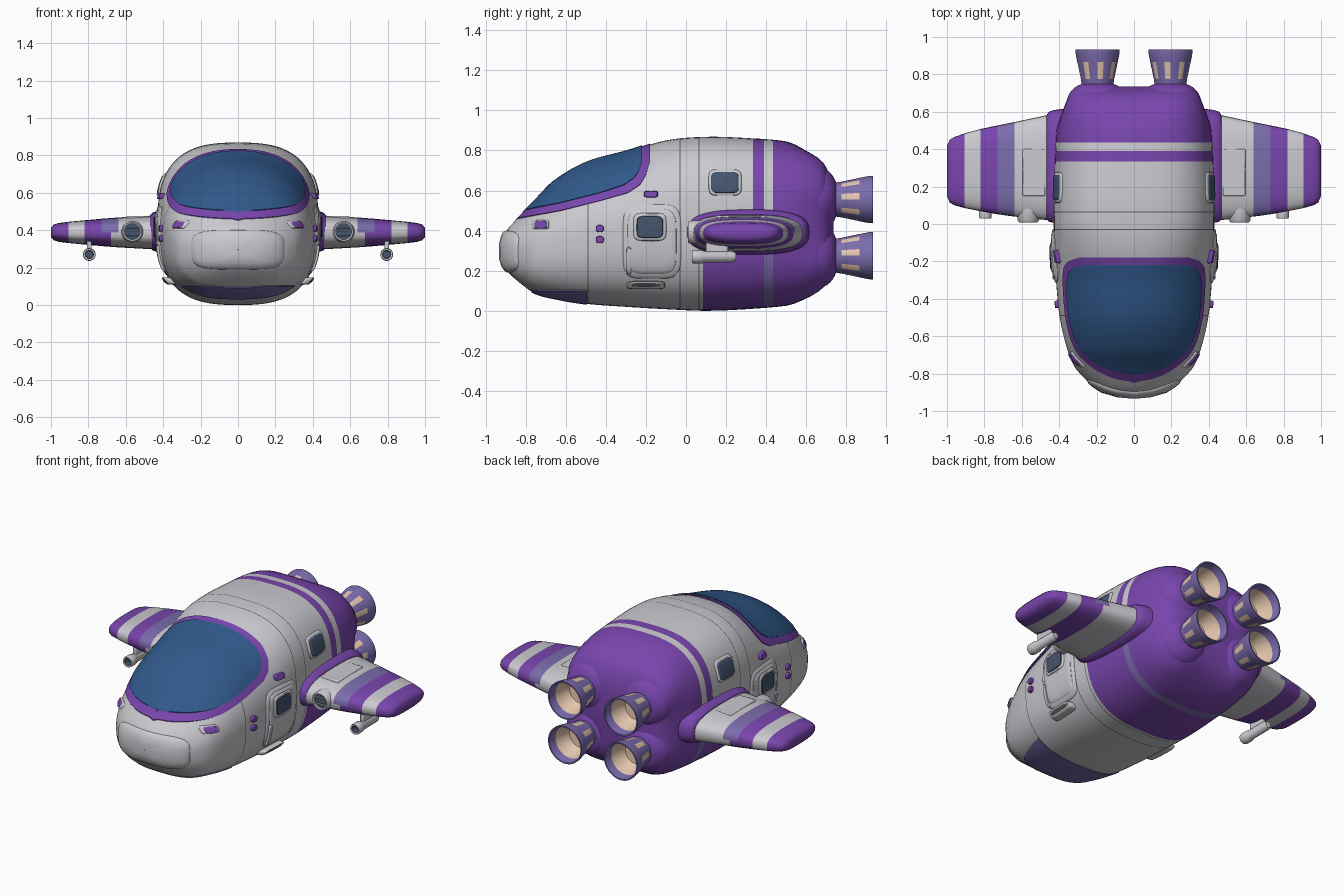
import bpy, bmesh, math

if "Cube" in bpy.data.objects:
    bpy.data.objects.remove(bpy.data.objects["Cube"])


def material(name, rgb):
    m = bpy.data.materials.new(name)
    m.diffuse_color = (*rgb, 1)
    m.use_nodes = True
    m.node_tree.nodes["Principled BSDF"].inputs["Base Color"].default_value = m.diffuse_color
    return m


GREY = material("light_grey", (0.59, 0.59, 0.63))
PURPLE = material("purple", (0.19, 0.06, 0.42))
LAVENDER = material("lavender", (0.20, 0.15, 0.42))
GLASS = material("blue_glass", (0.03, 0.10, 0.26))
DARK = material("dark_window", (0.06, 0.09, 0.15))
TAN = material("warm_tan", (0.80, 0.58, 0.43))
SEAM = material("seam_grey", (0.12, 0.12, 0.13))


def loft(name, rings, mats, rule=None, closed=True, caps=True, mirror=False):
    """Skin a list of equal-length rings; rule(face centre) picks the material."""
    bm = bmesh.new()
    rows = [[bm.verts.new(p) for p in r] for r in rings]
    n = len(rows[0])
    for a, b in zip(rows, rows[1:]):
        for i in range(n if closed else n - 1):
            j = (i + 1) % n
            bm.faces.new((a[i], a[j], b[j], b[i]))
    if caps:
        bm.faces.new(rows[0])
        bm.faces.new(rows[-1])
    bmesh.ops.remove_doubles(bm, verts=bm.verts, dist=1e-5)
    bmesh.ops.recalc_face_normals(bm, faces=bm.faces)
    if rule:
        for f in bm.faces:
            f.material_index = rule(f.calc_center_median())
    me = bpy.data.meshes.new(name)
    bm.to_mesh(me)
    bm.free()
    for m in mats:
        me.materials.append(m)
    ob = bpy.data.objects.new(name, me)
    bpy.context.collection.objects.link(ob)
    bpy.ops.object.select_all(action='DESELECT')
    ob.select_set(True)
    bpy.context.view_layer.objects.active = ob
    bpy.ops.object.shade_smooth_by_angle(angle=math.radians(40))
    if mirror:
        ob.modifiers.new("mirror", 'MIRROR')
    return ob


def power(v, e):
    return math.copysign(abs(v) ** e, v)


def lerp(table, v):
    for (a, p), (b, q) in zip(table, table[1:]):
        if v <= b:
            return p + (q - p) * max(0, (v - a) / (b - a))
    return table[-1][1]


# Hull stations: y, half width, bottom, top
ST = [(-.920, .05, .26, .335), (-.907, .13, .22, .38), (-.88, .19, .185, .42),
      (-.83, .26, .14, .47), (-.76, .32, .09, .54), (-.66, .36, .062, .64),
      (-.5, .397, .035, .733), (-.3, .417, .02, .79), (-.1, .427, .008, .85),
      (.1, .43, 0, .868), (.3, .425, .008, .862), (.5, .415, .025, .845),
      (.62, .40, .048, .81), (.685, .375, .09, .765), (.72, .325, .145, .69),
      (.735, .24, .23, .61)]


def hull(y):
    """Half width, centre height and half height, by smooth interpolation."""
    k = max(i for i in range(len(ST) - 1) if i == 0 or ST[i][0] <= y)
    a, b = ST[k], ST[k + 1]
    p, q = ST[max(k - 1, 0)], ST[min(k + 2, len(ST) - 1)]
    d = b[0] - a[0]
    t = min(max((y - a[0]) / d, 0), 1)
    v = []
    for c in (1, 2, 3):
        ma = (b[c] - p[c]) / (b[0] - p[0]) * d
        mb = (q[c] - a[c]) / (q[0] - a[0]) * d
        v.append((2*t**3 - 3*t*t + 1) * a[c] + (t**3 - 2*t*t + t) * ma
                 + (3*t*t - 2*t**3) * b[c] + (t**3 - t*t) * mb)
    return v[0], (v[1] + v[2]) / 2, (v[2] - v[1]) / 2


def roundness(y, upper):
    """Section exponent: rounder above the middle around the windshield."""
    return lerp([(-.45, 2.05), (-.22, 2.25), (0, 2.8)], y) if upper else 2.8


def hull_point(y, t, off=0):
    w, zc, h = hull(y)
    e = 2 / roundness(y, math.sin(t) > 0)
    dent = .13 * min(max((y - .52) / .2, 0), 1) * abs(math.cos(2 * t)) ** 4
    return ((w + off) * power(math.cos(t), e) * (1 - dent), y,
            zc + (h + off) * power(math.sin(t), e) * (1 - dent))


# Hull with painted tail, stripes and seams
seams = [-.49, -.03, .065]
ys = {s[0] for s in ST} | {-.9 + .04 * i for i in range(41)}
ys = {y for y in ys if y <= .735 and all(abs(y - s) > .008 for s in seams)}
ys |= {s + e for s in seams for e in (-.0025, .0025)} | {.085, .335, .39, .435}


def hull_paint(c):
    if any(abs(c.y - s) < .0025 for s in seams):
        return 3
    if c.z > .42:
        return 1 if .335 < c.y < .39 or c.y > .435 else 0
    if c.y < .085:
        return 0
    return 2 if .39 < c.y < .435 else 1


ANG = [2 * math.pi * i / 72 for i in range(72)]
loft("hull", [[hull_point(y, t) for t in ANG] for y in sorted(ys)],
     [GREY, PURPLE, LAVENDER, SEAM], hull_paint)


def hull_cover(name, edge, off, mat, side=1):
    """Plate hugging the hull above (side 1) or below (side -1) an edge line."""
    y0, y1 = edge[0][0], edge[-1][0]
    line = [(y0 + (y1 - y0) * i / 72, off) for i in range(73)]
    rows = []
    for y, o in [(y0, -.01)] + line + [(y1, -.01)]:
        w, zc, h = hull(y)
        s = min(max(side * (lerp(edge, y) - zc) / (h + off), -1), 1)
        t0 = math.asin(power(s, roundness(y, side * s > 0) / 2))
        ts = [t0 + (math.pi - 2 * t0) * i / 40 for i in range(41)]
        row = [hull_point(y, side * t, o) for t in ts]
        rows.append([hull_point(y, side * t0, -.01)] + row
                    + [hull_point(y, side * ts[-1], -.01)])
    loft(name, rows, [mat], closed=False, caps=False)


hull_cover("windshield_frame", [(-.85, .462), (-.63, .50), (-.43, .55), (-.29, .59),
                                (-.23, .63), (-.20, .68), (-.18, .75)], .005, PURPLE)
hull_cover("windshield", [(-.815, .505), (-.63, .54), (-.43, .59), (-.31, .63),
                          (-.26, .665), (-.235, .70), (-.22, .75)], .010, GLASS)
hull_cover("chin_panel", [(-.77, .10), (-.495, .10)], .004, LAVENDER, -1)


def side_x(y, z):
    w, zc, h = hull(y)
    n = roundness(y, z > zc)
    return w * max(0, 1 - abs((z - zc) / h) ** n) ** (1 / n)


def front_y(x, z):
    lo, hi = -.92, -.3
    for _ in range(30):
        mid = (lo + hi) / 2
        if side_x(mid, z) > abs(x) and abs(z - hull(mid)[1]) < hull(mid)[2]:
            hi = mid
        else:
            lo = mid
    return hi


RIM = [(.01, 1), (.35, 1), (.7, 1), (.9, .95), (.97, .7), (1, .2), (1, -.8)]


def pad(name, cu, cz, ru, rz, off, mat, front=False, e=5, mirror=True):
    """Rounded pad following the hull, on the flank or on the nose."""
    rings = []
    for r, k in RIM:
        ring = []
        for t in ANG[::2]:
            u = cu + ru * r * power(math.cos(t), 2 / e)
            z = cz + rz * r * power(math.sin(t), 2 / e)
            ring.append((u, front_y(u, z) - off * k, z) if front
                        else (side_x(u, z) + off * k, u, z))
        rings.append(ring)
    loft(name, rings, [mat], caps=False, mirror=mirror)


pad("nose_plate", 0, .295, .25, .105, .013, GREY, True, 4, False)

# Doors, windows and small fittings on both flanks
pad("door_frame", -.17, .345, .145, .185, .010, GREY)
pad("door", -.17, .345, .125, .165, .016, GREY)
pad("door_window_frame", -.18, .418, .085, .072, .022, GREY)
pad("door_window", -.18, .418, .070, .058, .027, DARK)
pad("cabin_window_frame", .195, .64, .082, .066, .010, GREY)
pad("cabin_window", .195, .64, .070, .055, .015, DARK)
pad("door_handle", -.285, .25, .012, .07, .022, GREY)
pad("step", -.20, .128, .095, .02, .04, GREY)
pad("step_tread", -.20, .128, .08, .009, .043, SEAM)
pad("marker_light", -.175, .582, .035, .016, .022, PURPLE)
for z in (.41, .355):
    pad("side_light", -.43, z, .02, .018, .018, PURPLE, e=2.5)
pad("headlight_mount", -.725, .43, .042, .022, .012, GREY)
pad("headlight", -.725, .43, .031, .018, .020, PURPLE)


def wing_loft(name, table, zc, mats, rule=None, e=2.8):
    """Rounded slab along x; rows are x, front y, back y, half thickness."""
    rings = []
    for x, a, b, h in table:
        rings.append([(x, (a + b) / 2 + (b - a) / 2 * power(math.cos(t), 2 / e),
                       zc + h * power(math.sin(t), 2 / e)) for t in ANG[::2]])
    loft(name, rings, mats, rule, mirror=True)


def wing_paint(c):
    if c.x > .905 or .73 < c.x < .82:
        return 1
    if c.z < .39:  # underside has one wide stripe
        return 1 if .68 < c.x < .82 else 0
    return 2 if .64 < c.x < .73 else 0


wing_loft("wing", [(.36, .0, .60, .095), (.46, .02, .583, .09), (.64, .04, .545, .08),
                   (.68, .045, .537, .077), (.73, .052, .527, .073),
                   (.82, .068, .508, .065), (.905, .085, .485, .057),
                   (.96, .10, .465, .05), (.985, .115, .45, .042), (1, .15, .42, .024)],
          .388, [GREY, PURPLE, LAVENDER], wing_paint)
wing_loft("wing_root_fairing", [(.34, -.01, .62, .12), (.425, .005, .61, .112),
                                (.455, .012, .60, .102), (.468, .025, .582, .088)],
          .393, [PURPLE])


def slab(name, x0, x1, y0, y1, z0, z1, mat, bevel=.006):
    rows = [[(x0, y0, z), (x1, y0, z), (x1, y1, z), (x0, y1, z)] for z in (z0, z1)]
    ob = loft(name, rows, [mat], mirror=True)
    b = ob.modifiers.new("bevel", 'BEVEL')
    b.width, b.segments = bevel, 2


slab("wing_hatch", .475, .595, .15, .40, .43, .476, GREY)


def turned(name, cx, cz, profile, mats, rule=None, seg=40):
    """Body of revolution along y from (radius, y) pairs."""
    rings = [[(cx + r * math.cos(2 * math.pi * i / seg), y,
               cz + r * math.sin(2 * math.pi * i / seg)) for i in range(seg)]
             for r, y in profile]
    loft(name, rings, mats, rule, mirror=True)


# Wing intakes and under-wing pods
turned("intake", .565, .392, [(.042, .024), (.042, .012), (.05, .009), (.057, .02),
                              (.06, .10), (.05, .18)], [GREY, DARK],
       lambda c: 1 if math.hypot(c.x - .565, c.z - .392) < .0415 and c.y < .1 else 0)
for i in (-1, 0, 1):
    slab("intake_vane", .53, .60, .015, .03, .390 + i * .02, .394 + i * .02, GREY, .001)
turned("pod", .795, .27, [(.020, .07), (.022, .032), (.031, .03), (.034, .04),
                          (.034, .08), (.028, .09), (.028, .23), (.018, .25)],
       [GREY, DARK], lambda c: 1 if math.hypot(c.x - .795, c.z - .27) < .0215
       and c.y < .1 else 0)
slab("pod_pylon", .782, .808, .10, .21, .28, .36, GREY)

# Tail lobes and engine bells with slots and warm interiors
BELL = [(.075, .70), (.086, .755), (.089, .775), (.108, .865), (.115, .90), (.118, .918),
        (.118, .932), (.110, .932), (.102, .88), (.085, .82), (.07, .785), (.001, .78)]
for label, cz in (("upper", .555), ("lower", .275)):
    def bell_paint(c, cz=cz):
        dx, dz = c.x - .195, c.z - cz
        r, a = math.hypot(dx, dz), math.atan2(dz, dx) % (2 * math.pi)
        if .775 < c.y < .865 and r > .096:  # slots
            return 1 if int(a / (2 * math.pi) * 40) % 5 < 2 else 0
        return 1 if .775 < c.y < .86 and r < .096 else 0
    turned(label + "_engine", .195, cz, BELL, [LAVENDER, TAN], bell_paint)
    dome = [(max(.001, .172 * power(math.cos(a), .72)), .58 + .178 * power(math.sin(a), .72))
            for a in [math.pi * (i / 24 - .5) for i in range(25)]]
    turned(label + "_tail_lobe", .195, cz, dome, [PURPLE])
